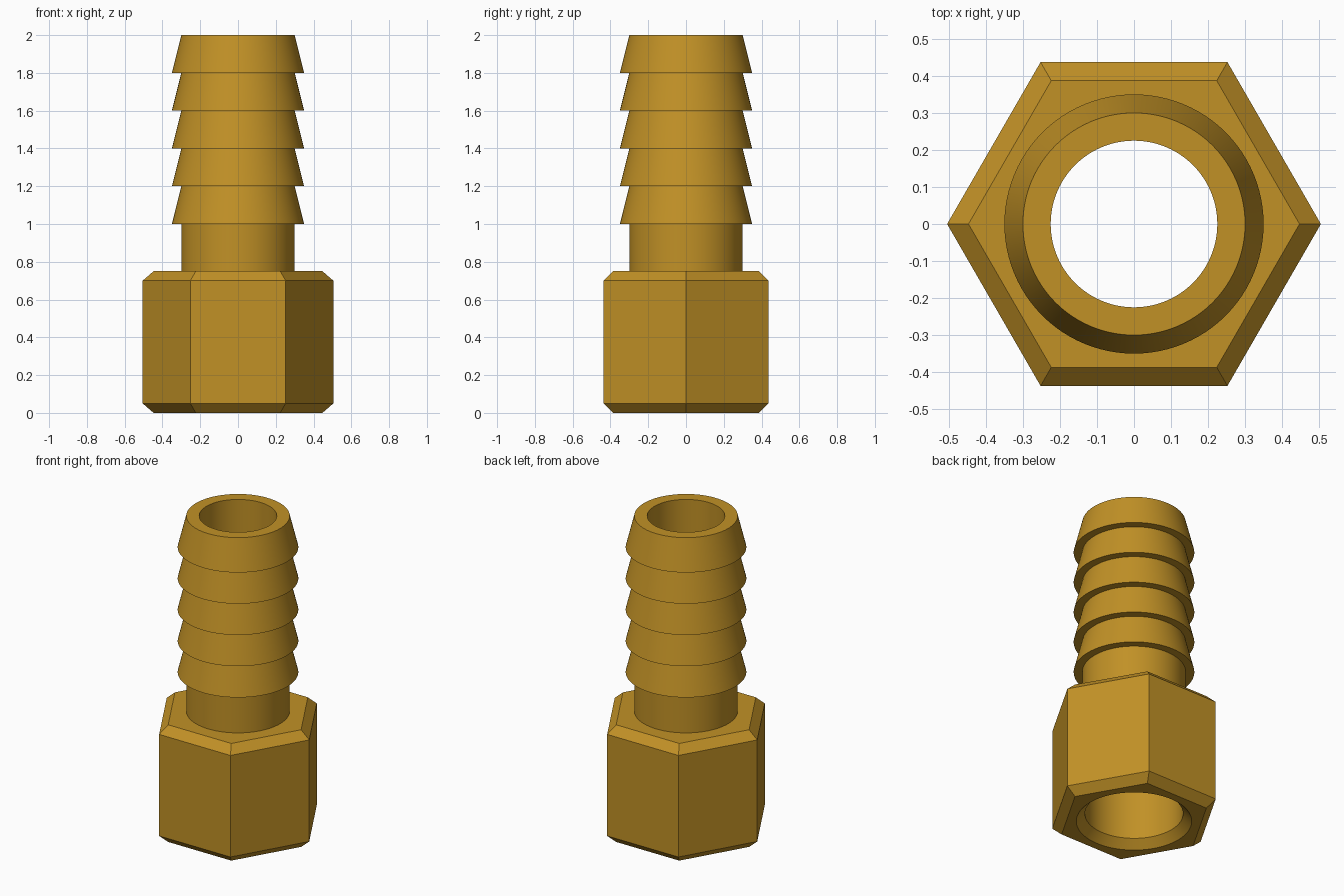
import bpy
import bmesh
import math

old = bpy.data.objects.get("Cube")
if old:
    bpy.data.objects.remove(old, do_unlink=True)

SEGMENTS = 96  # divisible by six, so the hexagon corners land on points

# Brass material
brass = bpy.data.materials.new("brass")
brass.use_nodes = True
colour = (0.533, 0.283, 0.0194, 1.0)
brass.diffuse_color = colour
brass.node_tree.nodes["Principled BSDF"].inputs["Base Color"].default_value = colour


def ring(bm, shape, size, z):
    """Ring of points: a circle of a radius, or a hexagon of an apothem."""
    points = []
    for i in range(SEGMENTS):
        a = math.tau * i / SEGMENTS
        r = size
        if shape == "hex":
            r = size / math.cos(a % (math.pi / 3) - math.pi / 6)
        points.append(bm.verts.new((r * math.cos(a), r * math.sin(a), z)))
    return points


def loft(name, profile):
    """Skin a list of (shape, size, z) rings, in order."""
    bm = bmesh.new()
    rings = [ring(bm, *p) for p in profile]
    for low, high in zip(rings, rings[1:]):
        for i in range(SEGMENTS):
            j = (i + 1) % SEGMENTS
            bm.faces.new((low[i], low[j], high[j], high[i]))
    mesh = bpy.data.meshes.new(name)
    bm.to_mesh(mesh)
    bm.free()
    mesh.materials.append(brass)
    obj = bpy.data.objects.new(name, mesh)
    bpy.context.collection.objects.link(obj)
    bpy.ops.object.select_all(action="DESELECT")
    obj.select_set(True)
    bpy.context.view_layer.objects.active = obj
    bpy.ops.object.shade_smooth_by_angle(angle=math.radians(30))
    return obj


# Hexagonal nut: narrow bore, wide socket, countersink, then bevelled outside
loft("hex_nut", [
    ("circle", 0.225, 0.75),
    ("circle", 0.225, 0.60),
    ("circle", 0.285, 0.60),
    ("circle", 0.285, 0.05),
    ("circle", 0.335, 0.00),
    ("hex", 0.387, 0.00),
    ("hex", 0.437, 0.05),
    ("hex", 0.437, 0.70),
    ("hex", 0.387, 0.75),
    ("circle", 0.30, 0.75),
])

# Hose barb: plain neck, five tapered ridges, flat rim, bore back down
barb = [("circle", 0.30, 0.75), ("circle", 0.30, 1.0)]
for k in range(5):
    z = 1.0 + 0.2 * k
    barb += [("circle", 0.35, z), ("circle", 0.30, z + 0.2)]
barb += [("circle", 0.225, 2.0), ("circle", 0.225, 0.75)]
loft("hose_barb", barb)
